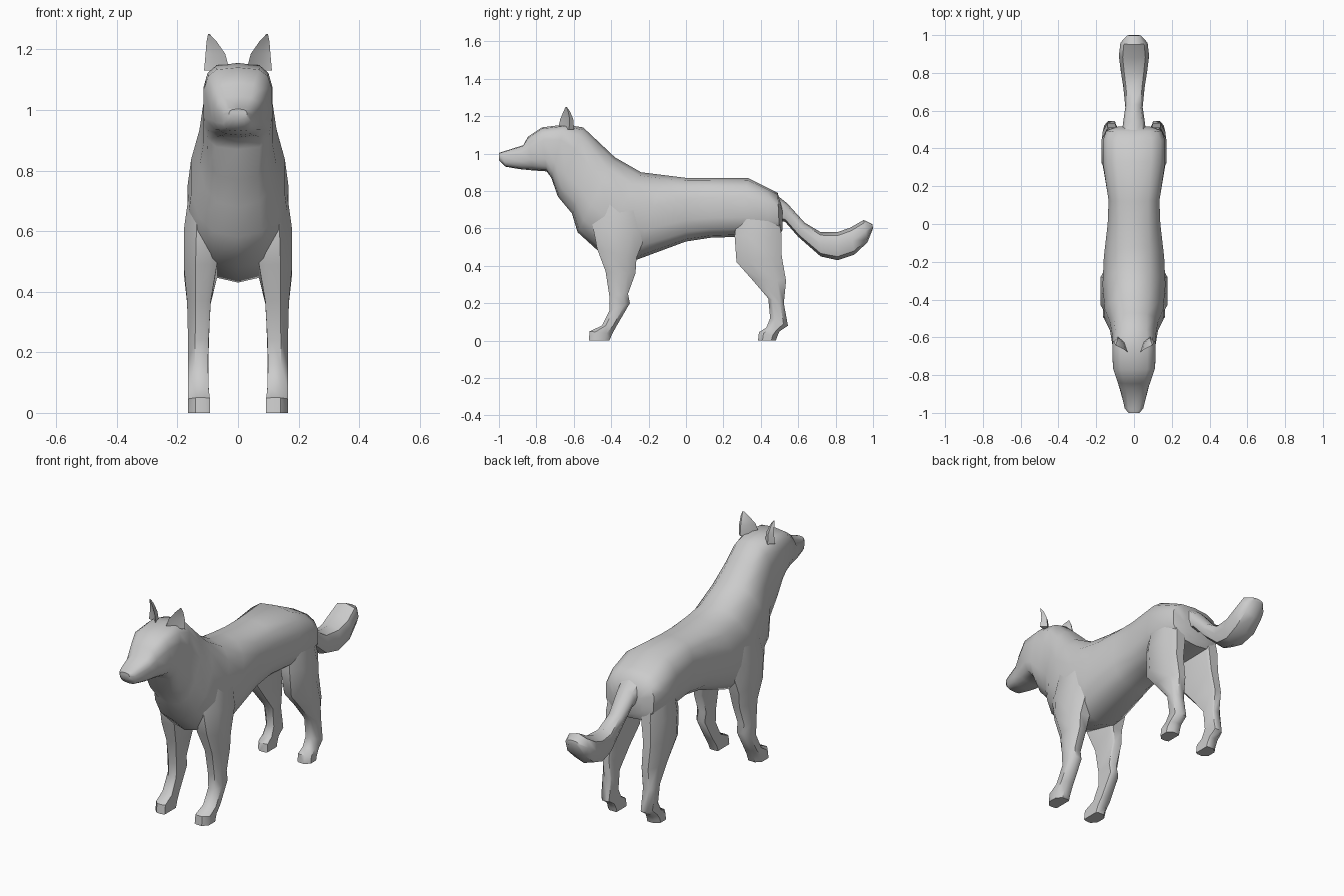
import bpy, bmesh, math

grey = bpy.data.materials.new("grey_fur")
grey.diffuse_color = (0.6, 0.6, 0.6, 1)


def loft(name, rings, mirror=False, angle=50):
    """Skin a list of equal-length point loops and cap both ends."""
    bm = bmesh.new()
    loops = [[bm.verts.new(p) for p in r] for r in rings]
    n = len(loops[0])
    for a, b in zip(loops, loops[1:]):
        for i in range(n):
            j = (i + 1) % n
            bm.faces.new((a[i], a[j], b[j], b[i]))
    bm.faces.new(loops[0])
    bm.faces.new(loops[-1])
    bmesh.ops.recalc_face_normals(bm, faces=bm.faces)
    me = bpy.data.meshes.new(name)
    bm.to_mesh(me)
    bm.free()
    me.materials.append(grey)
    ob = bpy.data.objects.new(name, me)
    bpy.context.collection.objects.link(ob)
    if mirror:
        ob.modifiers.new("mirror", "MIRROR").use_mirror_merge = False
    bpy.ops.object.select_all(action="DESELECT")
    ob.select_set(True)
    bpy.context.view_layer.objects.active = ob
    bpy.ops.object.shade_smooth_by_angle(angle=math.radians(angle))
    return ob


def oval(yt, zt, yb, zb, w, e=2.4, n=14):
    """Rounded section between a top and a bottom point, half width w."""
    pts = []
    for i in range(n):
        a = 2 * math.pi * i / n
        s, c = math.sin(a), math.cos(a)
        x = math.copysign(abs(s) ** (2 / e), s) * w
        t = (1 - math.copysign(abs(c) ** (2 / e), c)) / 2
        pts.append((x, yt + (yb - yt) * t, zt + (zb - zt) * t))
    return pts


def leg_ring(yf, zf, yb, zb, xi, xo):
    """Box section with chamfered outer corners, from front to back point."""
    k = (xo - xi) * 0.35
    shape = [(xi, 0.06), (xi + k * 0.6, 0), (xo - k, 0), (xo, 0.25),
             (xo, 0.75), (xo - k, 1), (xi + k * 0.3, 1), (xi, 0.94)]
    return [(x, yf + (yb - yf) * t, zf + (zb - zf) * t) for x, t in shape]


# Head, neck and trunk as one skin
body = [
    (-1.0, 1.003, -1.0, 0.965, 0.03, 3), (-0.98, 1.01, -0.965, 0.93, 0.05, 3),
    (-0.87, 1.045, -0.89, 0.917, 0.074, 3), (-0.845, 1.09, -0.82, 0.91, 0.088, 3),
    (-0.77, 1.14, -0.745, 0.905, 0.113, 3.5), (-0.65, 1.155, -0.72, 0.87, 0.116, 3.5),
    (-0.55, 1.14, -0.685, 0.77, 0.116, 3), (-0.47, 1.065, -0.61, 0.68, 0.13, 2.6),
    (-0.38, 0.98, -0.58, 0.58, 0.158), (-0.24, 0.90, -0.47, 0.48, 0.17),
    (-0.12, 0.885, -0.27, 0.43, 0.163), (0.0, 0.87, 0.0, 0.53, 0.142, 2.7),
    (0.12, 0.87, 0.13, 0.55, 0.137, 2.8), (0.33, 0.87, 0.28, 0.555, 0.166, 2.8),
    (0.44, 0.815, 0.44, 0.558, 0.168, 2.8), (0.49, 0.79, 0.50, 0.56, 0.15, 2.8),
    (0.515, 0.71, 0.515, 0.59, 0.09)]
loft("body", [oval(*r) for r in body])

# Tail, curving down and up again
tail = [
    (0.47, 0.79, 0.49, 0.64, 0.065), (0.54, 0.735, 0.53, 0.635, 0.058),
    (0.635, 0.63, 0.60, 0.555, 0.046), (0.72, 0.58, 0.72, 0.45, 0.056),
    (0.81, 0.58, 0.81, 0.43, 0.07), (0.88, 0.605, 0.90, 0.46, 0.08),
    (0.95, 0.645, 0.97, 0.525, 0.072), (0.997, 0.622, 1.0, 0.60, 0.035)]
loft("tail", [oval(*r, 2.4, 8) for r in tail])

# Front legs: front point, back point, inner and outer x
front = [
    (-0.46, 0.78, -0.22, 0.76, 0.06, 0.155), (-0.50, 0.62, -0.21, 0.58, 0.06, 0.178),
    (-0.475, 0.49, -0.265, 0.44, 0.07, 0.178), (-0.43, 0.37, -0.27, 0.36, 0.09, 0.168),
    (-0.41, 0.24, -0.31, 0.25, 0.097, 0.165), (-0.41, 0.16, -0.30, 0.20, 0.099, 0.165),
    (-0.45, 0.08, -0.37, 0.08, 0.097, 0.165), (-0.515, 0.05, -0.395, 0.035, 0.093, 0.165),
    (-0.52, 0.0, -0.41, 0.0, 0.092, 0.165)]
loft("front_legs", [leg_ring(*r) for r in front], True, 45)

# Hind legs with thigh, hock and paw
hind = [
    (0.28, 0.74, 0.48, 0.74, 0.06, 0.15), (0.26, 0.56, 0.51, 0.57, 0.07, 0.172),
    (0.27, 0.42, 0.512, 0.45, 0.085, 0.17), (0.35, 0.33, 0.535, 0.32, 0.093, 0.166),
    (0.44, 0.225, 0.523, 0.20, 0.097, 0.162), (0.45, 0.12, 0.545, 0.08, 0.098, 0.158),
    (0.43, 0.07, 0.50, 0.05, 0.096, 0.16), (0.39, 0.045, 0.487, 0.02, 0.094, 0.163),
    (0.385, 0.0, 0.48, 0.0, 0.093, 0.163)]
loft("hind_legs", [leg_ring(*r) for r in hind], True, 45)

# Ears: cupped wedges, hollow at the front
ears = [
    [(0.028, -0.685, 1.13), (0.05, -0.625, 1.13), (0.085, -0.598, 1.13),
     (0.112, -0.625, 1.13), (0.075, -0.635, 1.13)],
    [(0.042, -0.672, 1.185), (0.06, -0.625, 1.185), (0.085, -0.603, 1.185),
     (0.107, -0.622, 1.185), (0.08, -0.637, 1.185)],
    [(0.070, -0.655, 1.225), (0.078, -0.63, 1.225), (0.09, -0.62, 1.225),
     (0.104, -0.63, 1.225), (0.088, -0.64, 1.225)],
    [(0.092, -0.645, 1.248), (0.093, -0.64, 1.25), (0.096, -0.638, 1.25),
     (0.099, -0.64, 1.25), (0.096, -0.643, 1.248)]]
loft("ears", ears, True, 60)
